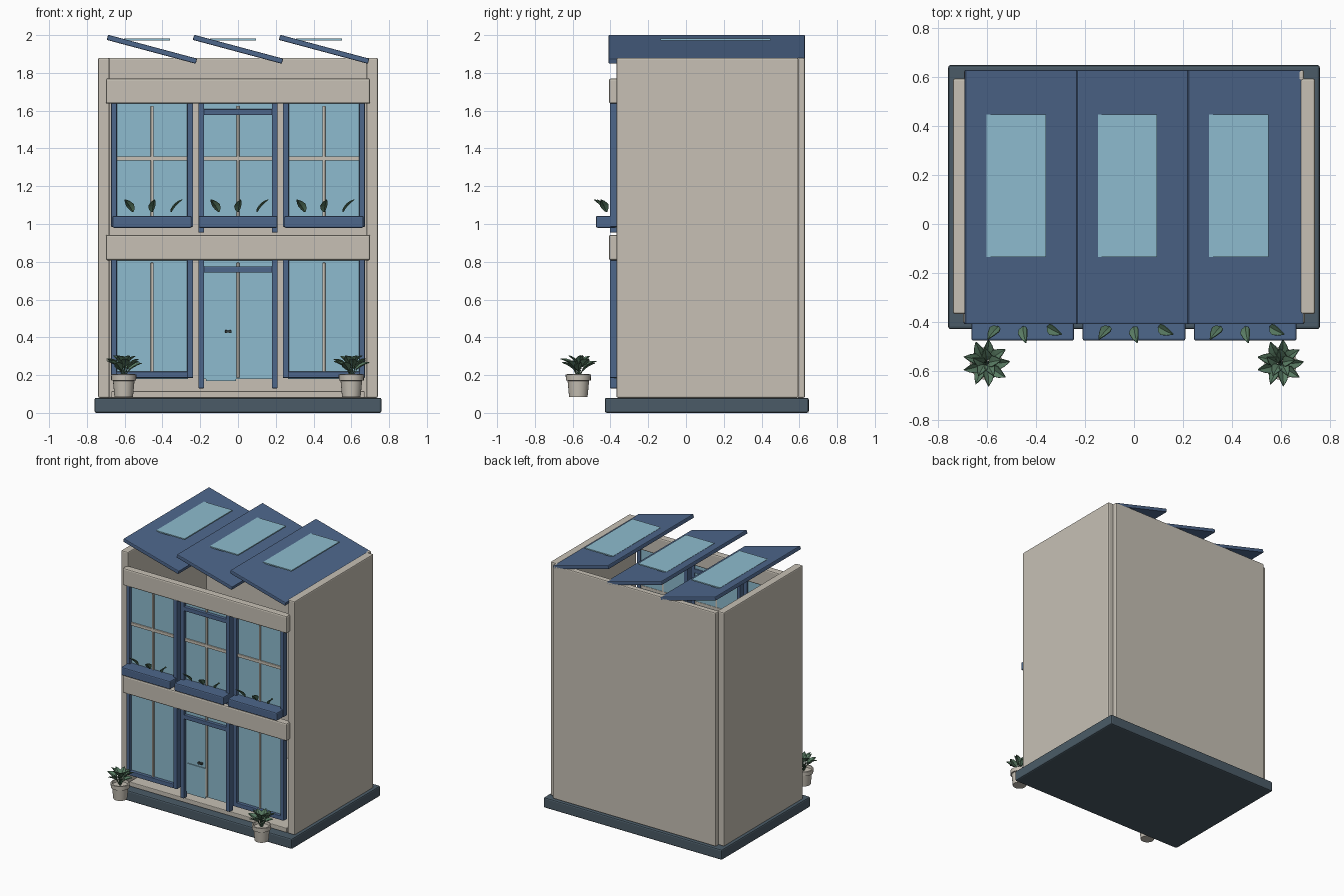
import bpy, bmesh, math
from mathutils import Matrix, Vector

if "Cube" in bpy.data.objects:
    bpy.data.objects.remove(bpy.data.objects["Cube"])


def mat(name, r, g, b):
    m = bpy.data.materials.new(name)
    m.diffuse_color = (r, g, b, 1)
    m.use_nodes = True
    m.node_tree.nodes["Principled BSDF"].inputs["Base Color"].default_value = m.diffuse_color
    return m


BEIGE = mat("plaster", 0.57, 0.53, 0.46)
BLUE = mat("blue_paint", 0.075, 0.135, 0.26)
GLASS = mat("glass", 0.27, 0.50, 0.62)
SLATE = mat("slate", 0.07, 0.105, 0.135)
GREEN = mat("leaf_green", 0.10, 0.20, 0.125)
METAL = mat("dark_metal", 0.06, 0.08, 0.08)


def finish(bm, name, material, bevel=0.0, smooth=False):
    bmesh.ops.recalc_face_normals(bm, faces=bm.faces)
    me = bpy.data.meshes.new(name)
    bm.to_mesh(me)
    bm.free()
    ob = bpy.data.objects.new(name, me)
    bpy.context.collection.objects.link(ob)
    me.materials.append(material)
    if bevel:
        mod = ob.modifiers.new("bevel", 'BEVEL')
        mod.width, mod.segments = bevel, 2
    if smooth:
        me.shade_smooth()
        me.set_sharp_from_angle(angle=math.radians(35))
    return ob


def box(name, x, y, z, material, bevel=0.0):
    """Box from (min, max) pairs; object origin at its centre."""
    c = [(a + b) / 2 for a, b in (x, y, z)]
    s = [b - a for a, b in (x, y, z)]
    bm = bmesh.new()
    bmesh.ops.create_cube(bm, size=1, matrix=Matrix.Diagonal((*s, 1)))
    ob = finish(bm, name, material, bevel)
    ob.location = c
    return ob


def lathe(name, profile, loc, material, n=24):
    bm = bmesh.new()
    vs = [bm.verts.new((r, 0, z)) for r, z in profile]
    es = [bm.edges.new(p) for p in zip(vs, vs[1:])]
    bmesh.ops.spin(bm, geom=vs + es, axis=(0, 0, 1), cent=(0, 0, 0),
                   angle=2 * math.pi, steps=n)
    bmesh.ops.remove_doubles(bm, verts=bm.verts, dist=1e-5)
    ob = finish(bm, name, material, smooth=True)
    ob.location = loc
    return ob


def add_leaf(bm, base, azimuth, pitch, length, width, roll=0.0):
    """Pointed leaf, folded on its midrib and drooping at the tip."""
    m = (Matrix.Translation(base) @ Matrix.Rotation(azimuth, 4, 'Z')
         @ Matrix.Rotation(-pitch, 4, 'Y') @ Matrix.Rotation(roll, 4, 'X'))
    rows = []
    for t, w in ((0, 0.12), (0.2, 0.75), (0.45, 1), (0.75, 0.65), (1, 0.04)):
        z = -0.25 * length * t * t
        h = w * width / 2
        rows.append([bm.verts.new(m @ Vector((t * length, s * h, z + abs(s) * h * 0.45)))
                     for s in (-1, 0, 1)])
    for a, b in zip(rows, rows[1:]):
        for i in range(2):
            bm.faces.new((a[i], a[i + 1], b[i + 1], b[i]))


def leaves_object(bm, name):
    ob = finish(bm, name, GREEN)
    mod = ob.modifiers.new("thickness", 'SOLIDIFY')
    mod.thickness = 0.004


# base and shell
box("base_slab", (-0.76, 0.76), (-0.43, 0.65), (0, 0.08), SLATE, 0.01)
box("ground_floor", (-0.67, 0.67), (-0.365, 0.59), (0.08, 0.115), BEIGE, 0.005)
box("back_wall", (-0.695, 0.695), (0.585, 0.63), (0.08, 1.88), BEIGE, 0.008)
for side, s in (("left", -1), ("right", 1)):
    box(side + "_wall", tuple(sorted((s * 0.68, s * 0.74))), (-0.368, 0.595),
        (0.08, 1.88), BEIGE, 0.008)

# facade bands
for name, z in (("lower_band", (0.808, 0.943)), ("upper_band", (1.637, 1.77))):
    box(name, (-0.70, 0.70), (-0.408, -0.35), z, BEIGE, 0.01)

# window bays, both storeys
FY, GY, MY = (-0.403, -0.36), (-0.378, -0.368), (-0.388, -0.365)
for bay, cx in (("left", -0.455), ("centre", 0.0), ("right", 0.455)):
    mid = bay == "centre"
    hw = 0.21 if mid else 0.217
    for floor, zb, zt in (("lower", 0.185, 0.815), ("upper", 0.985, 1.645)):
        n = f"{bay}_{floor}_"
        jb = zb - (0.055 if floor == "lower" else 0.03) if mid else zb
        for side, s in (("left", -1), ("right", 1)):
            xs = sorted((cx + s * hw, cx + s * (hw - 0.031)))
            box(n + side + "_jamb", xs, FY, (jb, zt), BLUE, 0.004)
        inner = (cx - hw + 0.028, cx + hw - 0.028)
        box(n + "glass", inner, GY, (zb - 0.005, zt), GLASS)
        box(n + "mullion", (cx - 0.007, cx + 0.007), MY, (zb, zt - 0.02), BEIGE, 0.002)
        if mid:
            top = 0.775 if floor == "lower" else 1.608
            box(n + "transom", inner, FY, (top - 0.032, top), BLUE, 0.004)
        else:
            box(n + "bottom_rail", inner, FY, (zb, zb + 0.033), BLUE, 0.004)
        if floor == "upper":
            box(n + "crossbar", inner, MY, (1.335, 1.358), BEIGE, 0.003)
    # planter with three leaves
    box(bay + "_planter", (cx - 0.21, cx + 0.21), (-0.477, -0.37), (0.98, 1.043), BLUE, 0.008)
    bm = bmesh.new()
    for dx, lean in ((-0.10, 2.45), (0.0, 1.55), (0.10, 0.65)):
        add_leaf(bm, (cx + dx, -0.42, 1.065), -lean, 1.0, 0.09, 0.042, 0.5)
    leaves_object(bm, bay + "_planter_leaves")

# door threshold pane and handle
box("door_lower_pane", (-0.17, -0.01), (-0.384, -0.372), (0.168, 0.40), GLASS)
box("door_handle", (-0.068, -0.036), (-0.398, -0.390), (0.425, 0.435), METAL, 0.002)
for i, x in enumerate((-0.063, -0.041)):
    box(f"door_handle_post_{i}", (x - 0.006, x + 0.006), (-0.394, -0.372),
        (0.422, 0.438), METAL, 0.002)

# sawtooth roof panels with flat skylights
for i, cx in enumerate((-0.4555, 0.0, 0.4555)):
    p = box(f"roof_panel_{i}", (-0.244, 0.244), (-0.41, 0.63), (0, 0.028), BLUE, 0.005)
    p.location = (cx, 0.11, 1.925)
    p.rotation_euler = (0, math.radians(15), 0)
    gx = cx - 0.145 - 0.003
    box(f"skylight_{i}", (gx, gx + 0.243), (-0.135, 0.447), (1.972, 1.981), GLASS)

# potted plants
for side, px in (("left", -0.605), ("right", 0.60)):
    loc = Vector((px, -0.57, 0))
    lathe(side + "_pot", [(0, 0.085), (0.049, 0.085), (0.057, 0.17), (0.066, 0.172),
                          (0.067, 0.203), (0.058, 0.205), (0.055, 0.185), (0, 0.185)],
          loc, BEIGE)
    bm = bmesh.new()
    for k in range(14):
        outer = k < 9
        a = k * 2 * math.pi / 9 if outer else (k - 9) * 2 * math.pi / 5 + 0.3
        r, z = (0.026, (0.225, 0.245, 0.235)[k % 3]) if outer else (0.012, 0.255)
        base = loc + Vector((r * math.cos(a), r * math.sin(a), z))
        add_leaf(bm, base, a, 0.75 if outer else 1.0, 0.078 if outer else 0.066, 0.046,
                 0.35 * (-1) ** k)
        # thin stem from the soil to the leaf
        start = loc + Vector((0, 0, 0.18))
        d = base - start
        rot = d.to_track_quat('Z', 'Y').to_matrix().to_4x4()
        bmesh.ops.create_cone(bm, segments=5, radius1=0.003, radius2=0.002, depth=d.length,
                              matrix=Matrix.Translation((start + base) / 2) @ rot)
    leaves_object(bm, side + "_plant")
